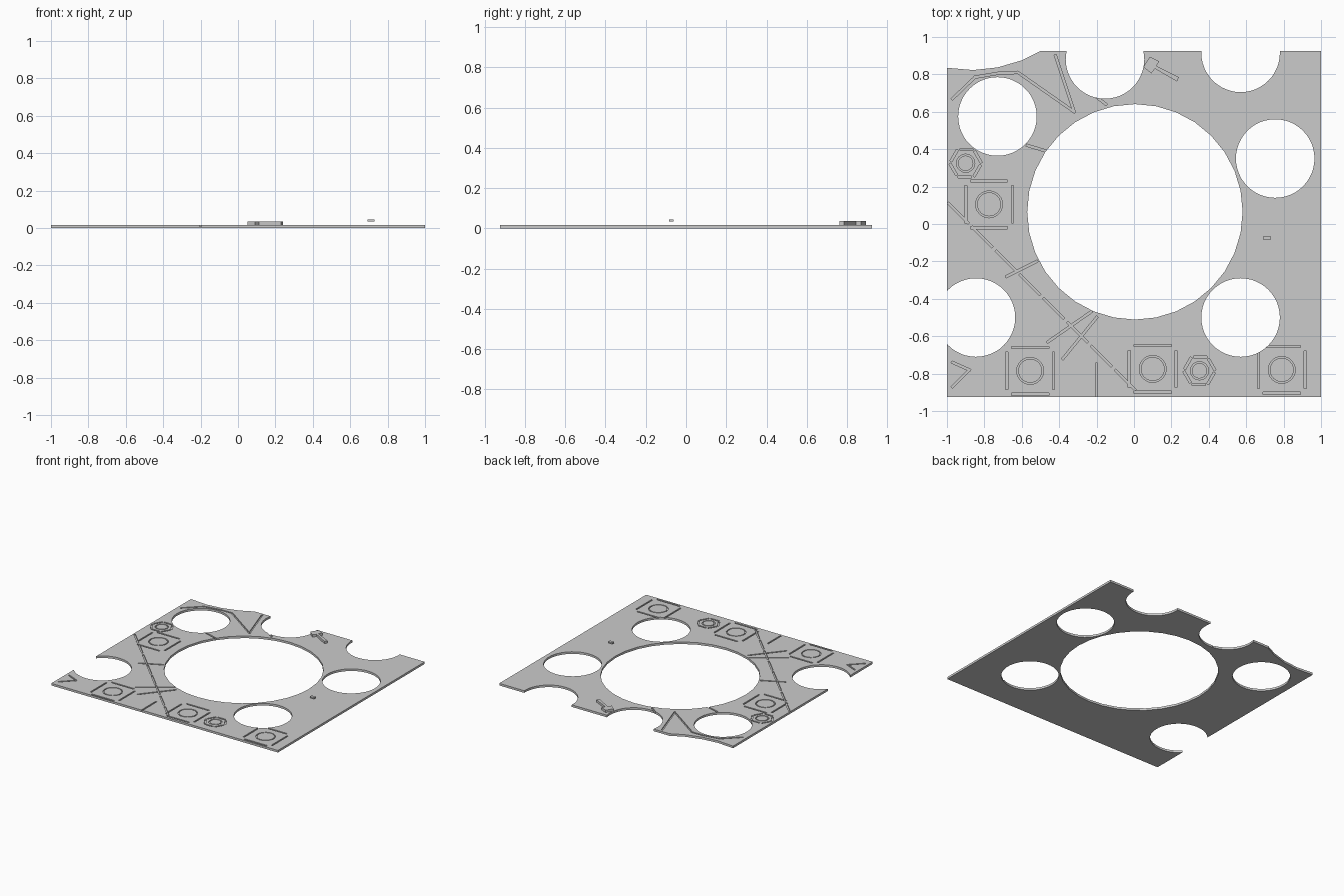
import bpy, bmesh
from math import cos, sin, pi
from mathutils import Vector

if "Cube" in bpy.data.objects:
    bpy.data.objects.remove(bpy.data.objects["Cube"], do_unlink=True)

TOP = 0.017
FLOOR = 0.008
GROOVE = 0.012

grey = bpy.data.materials.new("plain grey")
grey.use_nodes = True
grey.diffuse_color = (0.6, 0.6, 0.6, 1)
grey.node_tree.nodes["Principled BSDF"].inputs["Base Color"].default_value = (0.6, 0.6, 0.6, 1)


def add_prism(bm, outline, z0, z1):
    """Extrude a flat outline from z0 to z1."""
    face = bm.faces.new([bm.verts.new((x, y, z0)) for x, y in outline])
    made = bmesh.ops.extrude_face_region(bm, geom=[face])["geom"]
    for v in made:
        if isinstance(v, bmesh.types.BMVert):
            v.co.z = z1


def finish(name, bm):
    bmesh.ops.recalc_face_normals(bm, faces=bm.faces)
    mesh = bpy.data.meshes.new(name)
    bm.to_mesh(mesh)
    bm.free()
    mesh.materials.append(grey)
    obj = bpy.data.objects.new(name, mesh)
    bpy.context.collection.objects.link(obj)
    return obj


def prism(name, outline, z0, z1):
    bm = bmesh.new()
    add_prism(bm, outline, z0, z1)
    return finish(name, bm)


def ring(x, y, r, n, start=0.0):
    return [(x + r * cos(start + 2 * pi * i / n), y + r * sin(start + 2 * pi * i / n)) for i in range(n)]


def cut(target, cutter):
    mod = target.modifiers.new("cut", "BOOLEAN")
    mod.operation = "DIFFERENCE"
    mod.solver = "EXACT"
    mod.use_self = True
    mod.object = cutter
    bpy.context.view_layer.objects.active = target
    bpy.ops.object.modifier_apply(modifier=mod.name)
    bpy.data.objects.remove(cutter, do_unlink=True)


# Floor plate with the scooped back corner
plate = prism("floor_plate", [(-1, -0.925), (1, -0.925), (1, 0.925), (-0.5, 0.925), (-0.6, 0.875),
                              (-0.73, 0.837), (-0.86, 0.823), (-1, 0.835)], 0, TOP)

# Round openings
cut(plate, prism("centre_cutter", ring(0.005, 0.065, 0.576, 32), -0.1, 0.1))
for x, y in [(-0.73, 0.575), (0.755, 0.35), (0.57, -0.5), (-0.845, -0.5), (-0.155, 0.88), (0.57, 0.915)]:
    cut(plate, prism("hole_cutter", ring(x, y, 0.21, 48), -0.1, 0.1))

# Engraved grooves
grooves = bmesh.new()


def groove(*points):
    for a, b in zip(points, points[1:]):
        a, b = Vector(a), Vector(b)
        d = (b - a).normalized() * GROOVE / 2
        n = Vector((-d.y, d.x))
        add_prism(grooves, [a - d - n, b + d - n, b + d + n, a - d + n], FLOOR, 0.05)


def circle_groove(x, y, r, n):
    outer, inner = ring(x, y, r + 0.004, n), ring(x, y, r - 0.004, n)
    for i in range(n):
        j = (i + 1) % n
        add_prism(grooves, [outer[i], outer[j], inner[j], inner[i]], FLOOR, 0.05)


def square_tile(x, y, s=0.125):
    circle_groove(x, y, 0.068, 24)
    g = s * 0.75
    for k in (-1, 1):
        groove((x + k * s, y - g), (x + k * s, y + g))
        groove((x - g, y + k * s), (x + g, y + k * s))


def gear_tile(x, y):
    circle_groove(x, y, 0.045, 16)
    tips = ring(x, y, 0.085, 6)
    for i in range(6):
        a, b = Vector(tips[i]), Vector(tips[(i + 1) % 6])
        groove(a.lerp(b, 0.1), a.lerp(b, 0.8))


for x, y in [(0.79, -0.78), (0.1, -0.775), (-0.555, -0.785), (-0.775, 0.105)]:
    square_tile(x, y)
for x, y in [(0.35, -0.785), (-0.9, 0.325)]:
    gear_tile(x, y)

# Dashed diagonal seam and the crossing strokes
start, end = Vector((-0.99, 0.11)), Vector((0.03, -0.91))
for i in range(8):
    groove(start.lerp(end, i / 8), start.lerp(end, (i + 0.8) / 8))
groove((-0.46, -0.63), (-0.23, -0.47))
groove((-0.38, -0.72), (-0.2, -0.5))
groove((-0.2, -0.93), (-0.2, -0.75))
groove((-0.68, -0.28), (-0.52, -0.2))
groove((-0.97, -0.87), (-0.88, -0.78), (-0.97, -0.74))

# Back corner triangle, arc and short spokes
groove((-0.42, 0.9), (-0.32, 0.6), (-0.62, 0.81))
groove((-0.62, 0.81), (-0.72, 0.807), (-0.85, 0.785), (-0.97, 0.67))
groove((-0.47, 0.39), (-0.57, 0.42))
groove((-0.15, 0.64), (-0.28, 0.74))
cut(plate, finish("groove_cutter", grooves))

# Hammer-shaped raised piece
prism("raised_hammer", [(0.085, 0.895), (0.135, 0.87), (0.12, 0.845), (0.24, 0.785), (0.23, 0.762),
                        (0.112, 0.83), (0.092, 0.805), (0.05, 0.84)], TOP, 0.036)

# Small block standing clear of the plate
prism("small_block", [(0.693, -0.085), (0.731, -0.085), (0.731, -0.063), (0.693, -0.063)], 0.034, 0.045)
